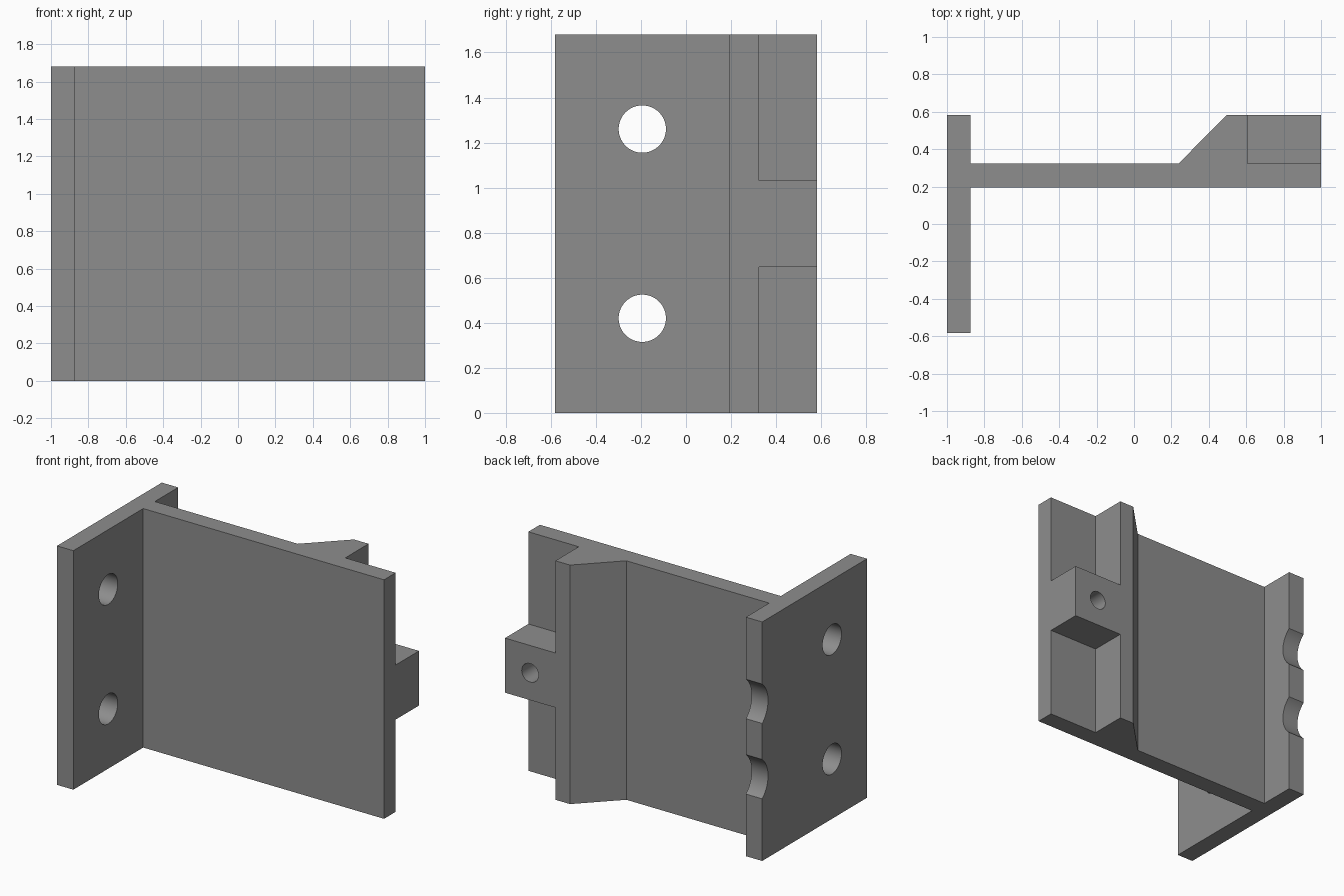
import bpy, bmesh, math
from mathutils import Matrix

if "Cube" in bpy.data.objects:
    bpy.data.objects.remove(bpy.data.objects["Cube"])

H = 1.68            # height
D = 0.582           # half depth
Y0, Y1 = 0.194, 0.323   # web front and back
FX = -0.873         # flange inner face
MID = H / 2

grey = bpy.data.materials.new("plain grey")
grey.diffuse_color = (0.27, 0.27, 0.27, 1)
grey.use_nodes = True
grey.node_tree.nodes["Principled BSDF"].inputs["Base Color"].default_value = grey.diffuse_color


def make_object(name, bm):
    bmesh.ops.recalc_face_normals(bm, faces=bm.faces[:])
    mesh = bpy.data.meshes.new(name)
    bm.to_mesh(mesh)
    bm.free()
    mesh.materials.append(grey)
    obj = bpy.data.objects.new(name, mesh)
    bpy.context.collection.objects.link(obj)
    return obj


def extrude_profile(name, points, z0, z1):
    bm = bmesh.new()
    face = bm.faces.new([bm.verts.new((x, y, z0)) for x, y in points])
    ext = bmesh.ops.extrude_face_region(bm, geom=[face])
    verts = [g for g in ext["geom"] if isinstance(g, bmesh.types.BMVert)]
    bmesh.ops.translate(bm, verts=verts, vec=(0, 0, z1 - z0))
    return make_object(name, bm)


def cylinder(name, radius, length, centre, axis):
    bm = bmesh.new()
    bmesh.ops.create_cone(bm, cap_ends=True, segments=64, radius1=radius,
                          radius2=radius, depth=length)
    rot = Matrix.Rotation(math.pi / 2, 4, "Y" if axis == "X" else "X")
    bmesh.ops.transform(bm, matrix=Matrix.Translation(centre) @ rot, verts=bm.verts[:])
    return make_object(name, bm)


def combine(target, other, operation):
    mod = target.modifiers.new(operation.lower(), "BOOLEAN")
    mod.operation = operation
    mod.solver = "EXACT"
    mod.object = other
    bpy.context.view_layer.objects.active = target
    bpy.ops.object.modifier_apply(modifier=mod.name)
    bpy.data.objects.remove(other)


# Flange, web and sloped rib as one profile
bracket = extrude_profile("bracket", [
    (-1, -D), (FX, -D), (FX, Y0), (1, Y0), (1, Y1), (0.608, Y1), (0.608, D),
    (0.495, D), (0.238, Y1), (FX, Y1), (FX, D), (-1, D)], 0, H)

# Rear tab
tab = extrude_profile("tab", [(0.55, 0.26), (1, 0.26), (1, D), (0.55, D)], 0.648, 1.032)
combine(bracket, tab, "UNION")

# Bolt holes and rear edge notches in the flange
for side in (-1, 1):
    combine(bracket, cylinder("bolt_hole", 0.105, 0.4, (-0.94, -0.194, MID + side * 0.42), "X"),
            "DIFFERENCE")
    combine(bracket, cylinder("edge_notch", 0.18, 0.4, (-0.94, D + 0.115, MID + side * 0.265), "X"),
            "DIFFERENCE")

# Blind hole in the tab
combine(bracket, cylinder("tab_hole", 0.065, 0.5, (0.805, Y1 + 0.25, MID), "Y"), "DIFFERENCE")

bpy.ops.object.select_all(action="DESELECT")
bracket.select_set(True)
bpy.context.view_layer.objects.active = bracket
bpy.ops.object.shade_smooth_by_angle(angle=math.radians(30))
